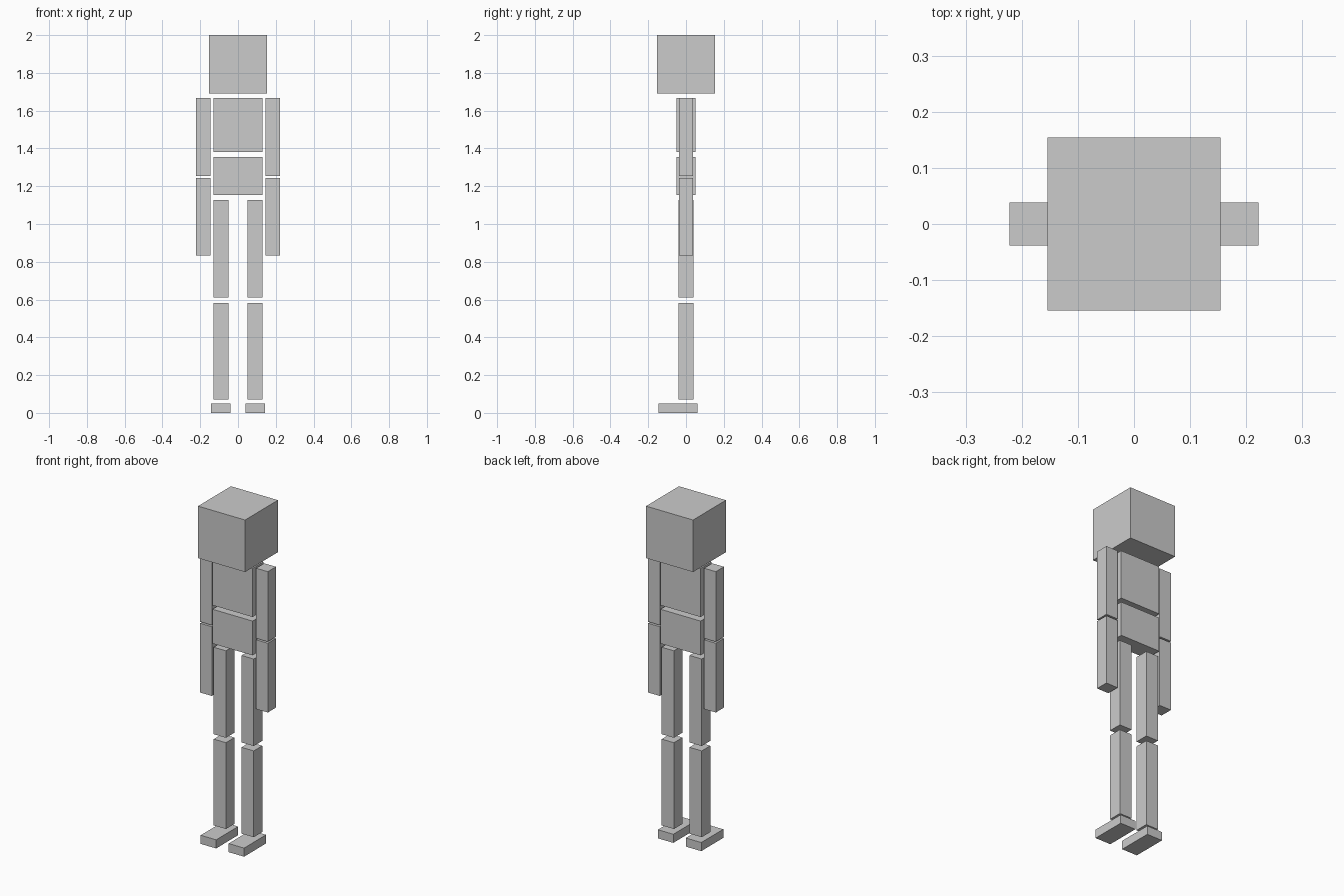
import bpy

if "Cube" in bpy.data.objects:
    bpy.data.objects.remove(bpy.data.objects["Cube"])


def box(name, x, y, z):
    """Add a box spanning the (min, max) ranges on each axis."""
    spans = (x, y, z)
    bpy.ops.mesh.primitive_cube_add(size=1, location=[(a + b) / 2 for a, b in spans])
    obj = bpy.context.object
    obj.name = name
    obj.scale = [b - a for a, b in spans]
    bpy.ops.object.transform_apply(location=False, rotation=False, scale=True)
    return obj


# Head and two-piece torso
box("head", (-0.154, 0.154), (-0.154, 0.154), (1.692, 2.0))
box("chest", (-0.131, 0.131), (-0.051, 0.051), (1.380, 1.668))
box("abdomen", (-0.131, 0.131), (-0.051, 0.051), (1.153, 1.356))

# Limb parts, given for the +x side: name, x, y, z ranges
limbs = [
    ("upper_arm", (0.145, 0.222), (-0.038, 0.038), (1.253, 1.668)),
    ("forearm", (0.145, 0.222), (-0.038, 0.038), (0.834, 1.244)),
    ("thigh", (0.051, 0.131), (-0.040, 0.040), (0.612, 1.127)),
    ("shin", (0.051, 0.131), (-0.040, 0.040), (0.072, 0.583)),
    ("foot", (0.041, 0.142), (-0.146, 0.060), (0.0, 0.051)),
]

# Both sides of the body
for name, (x0, x1), y, z in limbs:
    box("left_" + name, (x0, x1), y, z)
    box("right_" + name, (-x1, -x0), y, z)
